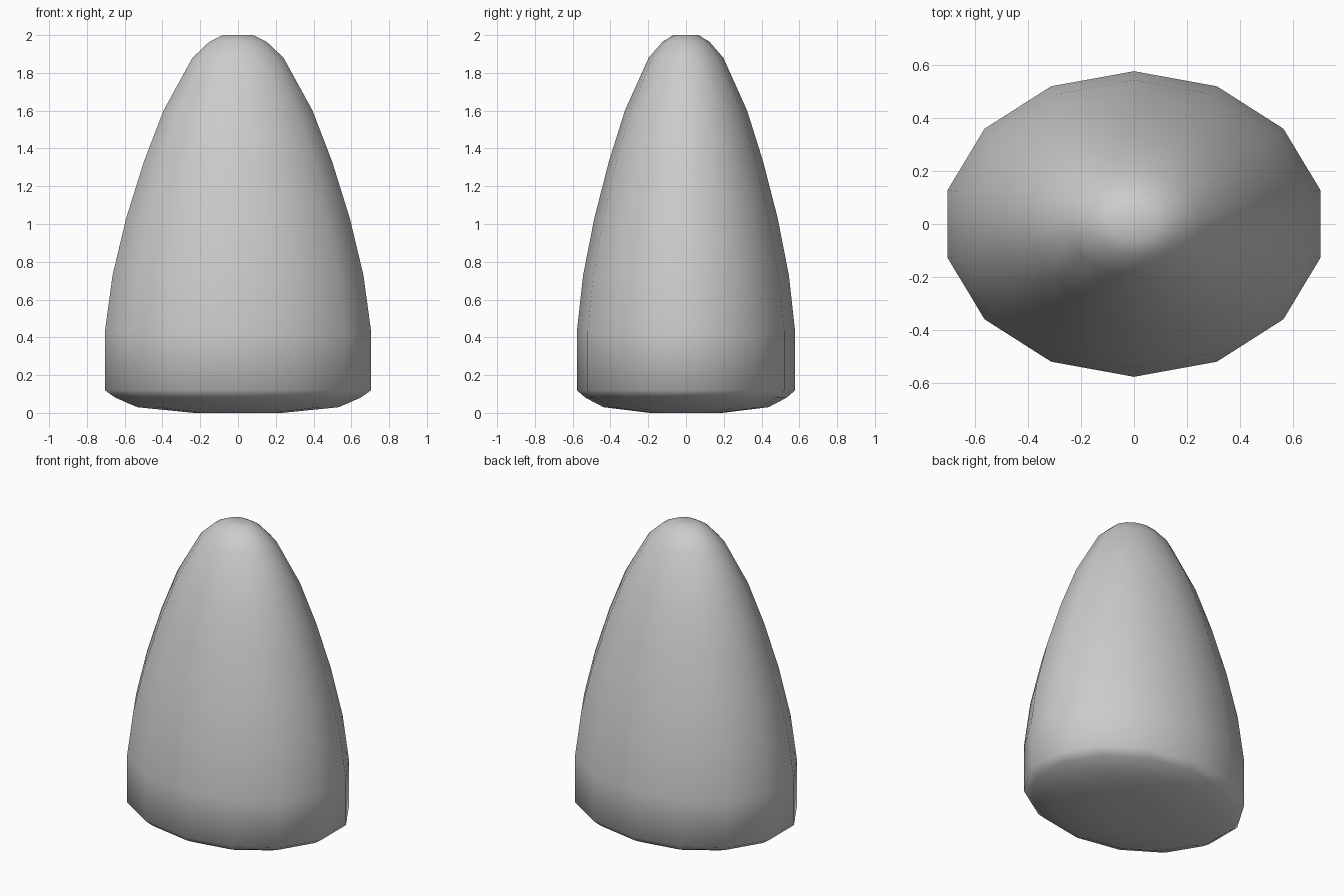
import bpy
import bmesh
from math import sin, cos, tau

cube = bpy.data.objects.get("Cube")
if cube:
    bpy.data.objects.remove(cube, do_unlink=True)

SIDES = 14
RADIUS_X, RADIUS_Y = 0.723, 0.578

# Profile from base to tip: (height, share of the full radius)
PROFILE = [(0, .33), (.03, .755), (.08, .92), (.12, 1), (.43, 1), (.73, .942),
           (1.03, .84), (1.33, .707), (1.6, .56), (1.88, .342), (1.965, .215), (2, .115)]

grey = bpy.data.materials.new("plain grey")
grey.use_nodes = True
colour = (0.6, 0.6, 0.6, 1)
grey.diffuse_color = colour
grey.node_tree.nodes["Principled BSDF"].inputs["Base Color"].default_value = colour

# Oval rings, bridged into a rounded cone
bm = bmesh.new()
rings = []
for z, share in PROFILE:
    rings.append([bm.verts.new((RADIUS_X * share * sin(tau * i / SIDES),
                                RADIUS_Y * share * cos(tau * i / SIDES), z))
                  for i in range(SIDES)])
for low, high in zip(rings, rings[1:]):
    for i in range(SIDES):
        j = (i + 1) % SIDES
        bm.faces.new((low[i], low[j], high[j], high[i]))

# Flat base and tip
bm.faces.new(rings[0])
bm.faces.new(rings[-1])
bmesh.ops.recalc_face_normals(bm, faces=bm.faces)
for face in bm.faces:
    face.smooth = True

mesh = bpy.data.meshes.new("rounded_cone")
bm.to_mesh(mesh)
bm.free()
mesh.materials.append(grey)
cone = bpy.data.objects.new("rounded_cone", mesh)
bpy.context.collection.objects.link(cone)
